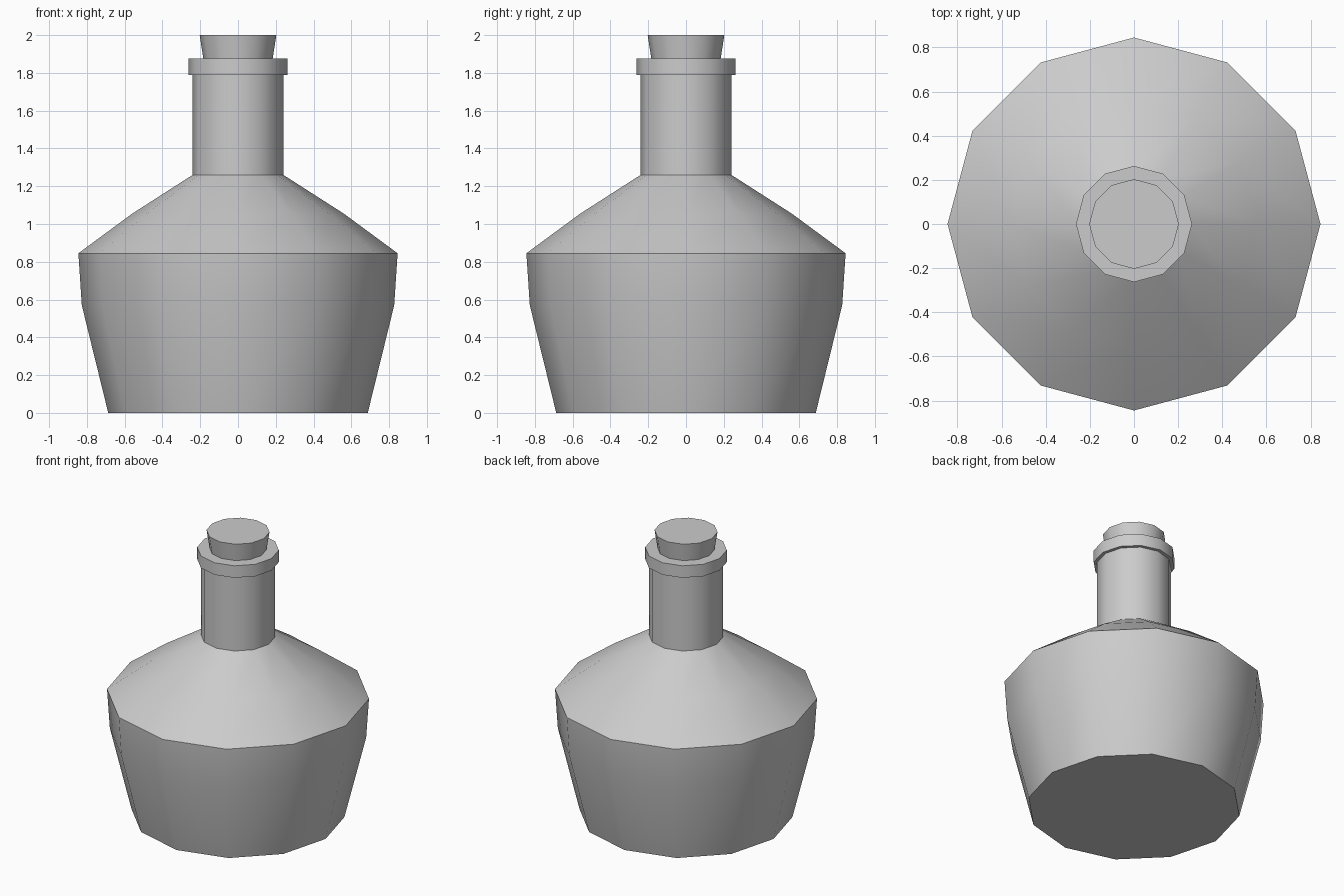
import bpy, bmesh
from math import cos, sin, tau, radians

if "Cube" in bpy.data.objects:
    bpy.data.objects.remove(bpy.data.objects["Cube"])

SIDES = 12


def lathe(name, profile):
    """Revolve (radius, z) points around z, capping both ends."""
    bm = bmesh.new()
    rings = [[bm.verts.new((r * cos(tau * i / SIDES), r * sin(tau * i / SIDES), z))
              for i in range(SIDES)] for r, z in profile]
    for low, high in zip(rings, rings[1:]):
        for i in range(SIDES):
            j = (i + 1) % SIDES
            bm.faces.new((low[i], low[j], high[j], high[i]))
    bm.faces.new(rings[0][::-1])
    bm.faces.new(rings[-1])
    mesh = bpy.data.meshes.new(name)
    bm.to_mesh(mesh)
    bm.free()
    obj = bpy.data.objects.new(name, mesh)
    bpy.context.collection.objects.link(obj)
    bpy.ops.object.select_all(action='DESELECT')
    obj.select_set(True)
    bpy.context.view_layer.objects.active = obj
    bpy.ops.object.shade_smooth_by_angle(angle=radians(35))
    return obj


# Bottle: tapered body, sloping shoulder, neck and raised lip
lathe("bottle", [(0.687, 0), (0.827, 0.57), (0.845, 0.845), (0.56, 1.055),
                 (0.24, 1.26), (0.24, 1.79), (0.263, 1.79), (0.263, 1.875)])

# Stopper: widens upwards, seated in the mouth
lathe("stopper", [(0.183, 1.872), (0.203, 2.0)])
